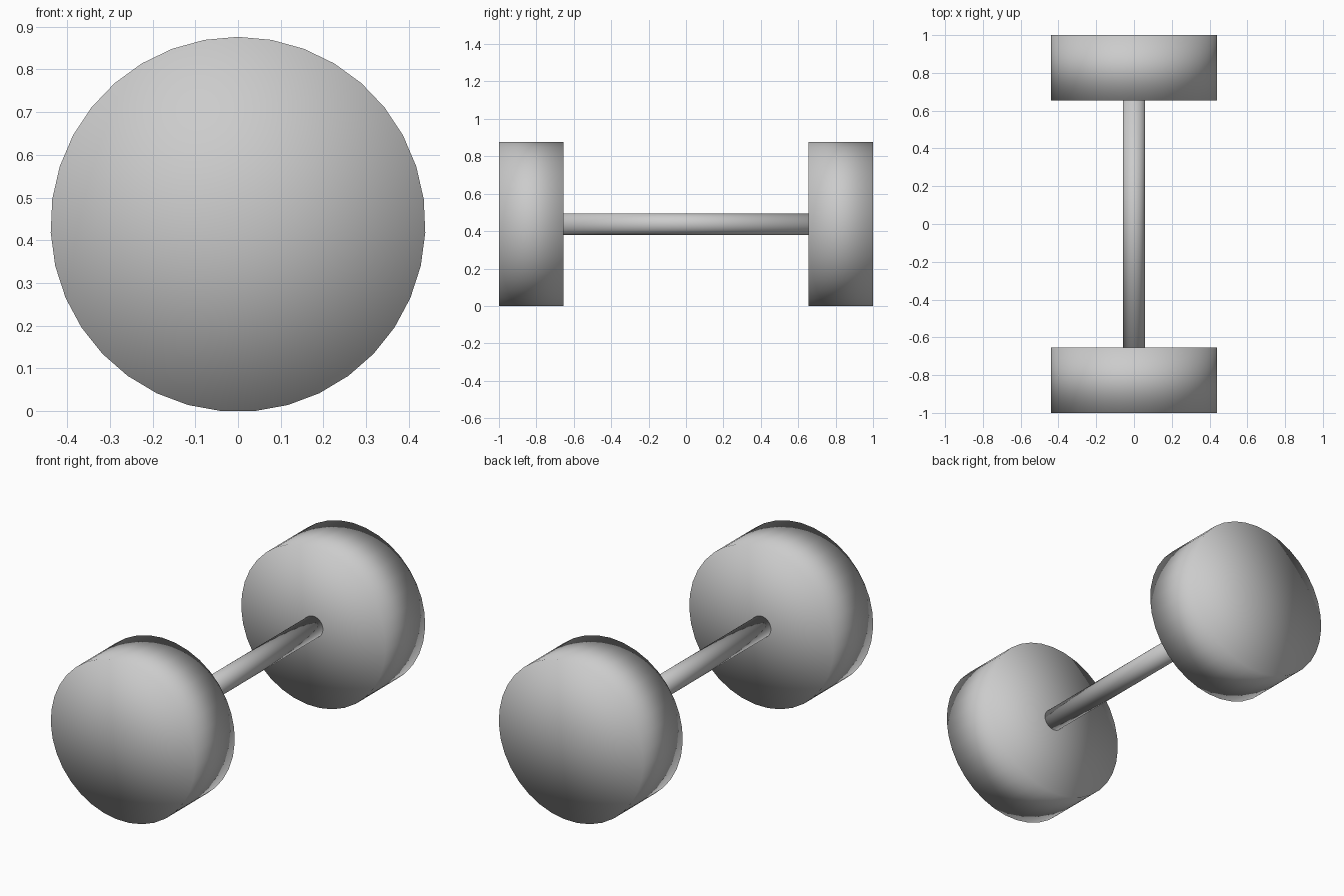
import bpy
import math

if "Cube" in bpy.data.objects:
    bpy.data.objects.remove(bpy.data.objects["Cube"])

SIDES = 35
R = 0.439                              # wheel radius
AXIS_Z = R * math.cos(math.pi / SIDES)  # the wheel rests on a flat facet
INNER, OUTER = 0.655, 1.0              # wheel faces along y


def drum(name, radius, y0, y1):
    """Smooth-shaded cylinder lying along y, with fan caps and a vertex on top."""
    bpy.ops.mesh.primitive_cylinder_add(
        vertices=SIDES, radius=radius, depth=y1 - y0, end_fill_type='TRIFAN',
        location=(0, (y0 + y1) / 2, AXIS_Z), rotation=(math.pi / 2, 0, 0))
    ob = bpy.context.object
    ob.name = name
    bpy.ops.object.shade_smooth()
    return ob


# Two wheels
drum("front_wheel", R, -OUTER, -INNER)
drum("back_wheel", R, INNER, OUTER)

# Axle bar joining them
drum("axle", 0.058, -INNER - 0.005, INNER + 0.005)
